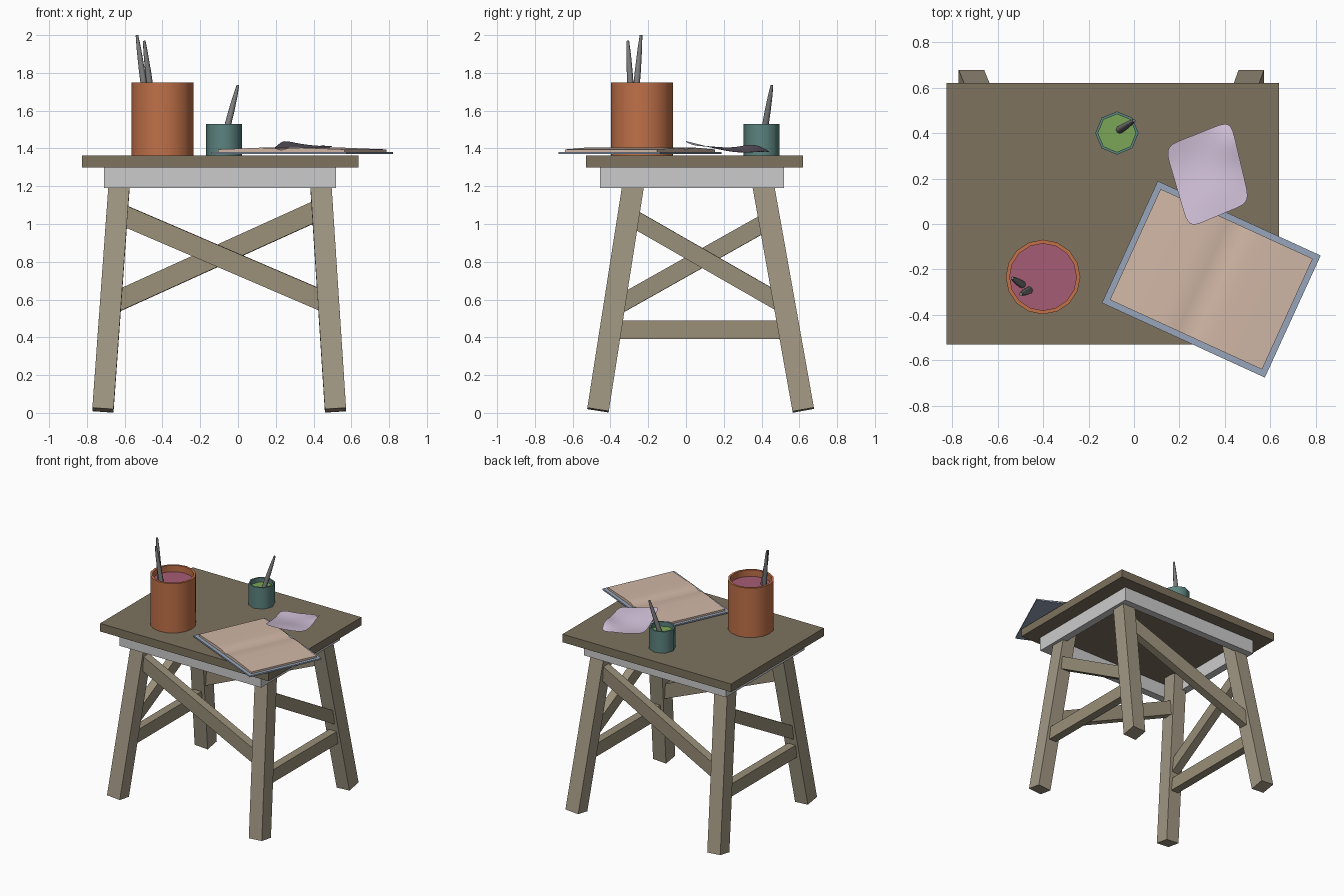
import bpy, bmesh, math
from mathutils import Vector, Matrix

if "Cube" in bpy.data.objects:
    bpy.data.objects.remove(bpy.data.objects["Cube"])


def srgb(r, g, b):
    return tuple((c / 255) ** 2.2 for c in (r, g, b)) + (1,)


def mat(name, *rgb):
    m = bpy.data.materials.new(name)
    m.diffuse_color = srgb(*rgb)
    m.use_nodes = True
    m.node_tree.nodes["Principled BSDF"].inputs["Base Color"].default_value = m.diffuse_color
    return m


wood_top = mat("dark_wood", 124, 114, 95)
wood_leg = mat("pale_wood", 160, 150, 130)
wood_brace = mat("brace_wood", 152, 142, 120)
clay = mat("clay", 190, 112, 74)
teal = mat("teal", 92, 130, 126)
pink = mat("pink_paint", 165, 92, 116)
green = mat("green_paint", 122, 165, 88)
steel = mat("handle_grey", 125, 125, 125)
cover_blue = mat("cover_blue", 150, 165, 185)
page = mat("page", 208, 182, 165)
lilac = mat("lilac_cloth", 205, 188, 212)


def finish(name, bm, material=None, smooth=None):
    bmesh.ops.recalc_face_normals(bm, faces=bm.faces)
    me = bpy.data.meshes.new(name)
    bm.to_mesh(me)
    bm.free()
    ob = bpy.data.objects.new(name, me)
    bpy.context.collection.objects.link(ob)
    if material:
        me.materials.append(material)
    if smooth:
        bpy.ops.object.select_all(action='DESELECT')
        ob.select_set(True)
        bpy.context.view_layer.objects.active = ob
        bpy.ops.object.shade_smooth_by_angle(angle=math.radians(smooth))
    return ob


def box(name, lo, hi, material=None, frame=Matrix()):
    lo, hi = Vector(lo), Vector(hi)
    bm = bmesh.new()
    m = frame @ Matrix.Translation((lo + hi) / 2) @ Matrix.Diagonal((*(hi - lo), 1))
    bmesh.ops.create_cube(bm, size=1, matrix=m)
    return finish(name, bm, material)


def axes(p, q, ref):
    """Frame centred between p and q: z along the line, x close to ref."""
    d = (q - p).normalized()
    x = (ref - d * ref.dot(d)).normalized()
    m = Matrix((x, d.cross(x), d)).transposed().to_4x4()
    m.translation = (p + q) / 2
    return m


def beam(name, p, q, w, t, ref, material):
    p, q = Vector(p), Vector(q)
    h = (q - p).length / 2
    return box(name, (-w / 2, -t / 2, -h), (w / 2, t / 2, h), material,
               axes(p, q, Vector(ref)))


def lathe(name, centre, profile, sides, material, frame=None, smooth=50):
    """Closed surface of revolution; first and last rings are capped."""
    bm = bmesh.new()
    m = frame or Matrix.Translation((*centre, 0))
    rings = [[bm.verts.new(m @ Vector((r * math.cos(2 * math.pi * i / sides),
                                       r * math.sin(2 * math.pi * i / sides), z)))
              for i in range(sides)] for r, z in profile]
    for a, b in zip(rings, rings[1:]):
        for i in range(sides):
            j = (i + 1) % sides
            bm.faces.new((a[i], a[j], b[j], b[i]))
    bm.faces.new(rings[0])
    bm.faces.new(rings[-1])
    return finish(name, bm, material, smooth)


# Table top and hollow apron
box("table_top", (-.825, -.53, 1.30), (.637, .62, 1.363), wood_top)
X0, X1, Y0, Y1, T = -.71, .52, -.455, .52, .06
for name, lo, hi in (("apron_front", (X0, Y0), (X1, Y0 + T)),
                     ("apron_back", (X0, Y1 - T), (X1, Y1)),
                     ("apron_left", (X0, Y0 + T), (X0 + T, Y1 - T)),
                     ("apron_right", (X1 - T, Y0 + T), (X1, Y1 - T))):
    box(name, (*lo, 1.19), (*hi, 1.30))

# Splayed legs: foot and top axis points
legs = {"front_left": ((-.715, -.466), (-.622, -.264)),
        "front_right": ((.516, -.466), (.432, -.264)),
        "back_left": ((-.715, .621), (-.622, .391)),
        "back_right": ((.516, .621), (.432, .391))}
LOW, HIGH = .015, 1.305


def on_leg(leg, z):
    a, b = (Vector((*c, h)) for c, h in zip(legs[leg], (LOW, HIGH)))
    return a.lerp(b, (z - LOW) / (HIGH - LOW))


for leg in legs:
    beam(leg + "_leg", on_leg(leg, LOW), on_leg(leg, HIGH), .112, .115, (1, 0, 0), wood_leg)

# Diagonal braces and low side rails, running between leg axes
for name, a, za, b, zb, w in (
        ("front_brace", "front_left", 1.06, "front_right", .58, .108),
        ("back_brace", "back_left", .575, "back_right", 1.083, .108),
        ("right_brace", "front_right", 1.044, "back_right", .57, .092),
        ("left_brace", "front_left", .557, "back_left", 1.02, .092),
        ("right_rail", "front_right", .44, "back_right", .44, .1),
        ("left_rail", "front_left", .44, "back_left", .44, .1)):
    beam(name, on_leg(a, za), on_leg(b, zb), w, .065, (0, 0, 1), wood_brace)

# Paint pots and their contents
for name, c, r, wall, top, fill, sides, m, paint in (
        ("large_pot", (-.40, -.233), .164, .017, 1.75, 1.70, 16, clay, pink),
        ("small_pot", (-.075, .40), .095, .012, 1.53, 1.495, 8, teal, green)):
    ri = r - wall
    lathe(name, c, [(r, 1.363), (r, top), (ri, top), (ri, fill - .03)], sides, m)
    lathe(name + "_paint", c, [(ri, fill - .02), (ri, fill)], sides, paint)

# Tapered brush handles
for i, (p, q) in enumerate((((-.482, -.272, 1.62), (-.535, -.238, 2.0)),
                            ((-.452, -.287, 1.62), (-.497, -.308, 1.97)),
                            ((-.073, .408, 1.45), (.0, .455, 1.735)))):
    p, q = Vector(p), Vector(q)
    h = (q - p).length / 2
    lathe(f"brush_handle_{i + 1}", None,
          [(.018, -h), (.016, 0), (.012, h * .6), (.007, h)], 8, steel,
          axes(p, q, Vector((1, 0, 0))))

# Open book: flat cover with gently curved page blocks
book = Matrix.Translation((.34, -.243, 0)) @ Matrix.Rotation(math.radians(-24.6), 4, 'Z')
box("book_cover", (-.394, -.295, 1.370), (.394, .295, 1.381), cover_blue, book)
outline = [(-.368, 1.381), (-.368, 1.395), (-.25, 1.399), (-.12, 1.404), (-.04, 1.402),
           (0, 1.391), (.04, 1.402), (.12, 1.404), (.25, 1.399), (.368, 1.395), (.368, 1.381)]
bm = bmesh.new()
face = bm.faces.new([bm.verts.new((x, -.268, z)) for x, z in outline])
ext = bmesh.ops.extrude_face_region(bm, geom=[face], use_keep_orig=True)
bmesh.ops.translate(bm, vec=(0, .536, 0),
                    verts=[v for v in ext["geom"] if isinstance(v, bmesh.types.BMVert)])
bm.transform(book)
finish("book_pages", bm, page, 40)

# Crumpled cloth lying over the book corner
heights = [[1.395, 1.385, 1.38, 1.385, 1.375],
           [1.385, 1.375, 1.375, 1.39, 1.432],
           [1.40, 1.39, 1.385, 1.39, 1.405],
           [1.42, 1.412, 1.41, 1.405, 1.405],
           [1.445, 1.428, 1.418, 1.412, 1.415]]
A, B, C, D = (Vector(v) for v in ((.135, .34), (.425, .455), (.51, .095), (.24, -.018)))
bm = bmesh.new()
grid = [[bm.verts.new((*A.lerp(B, s / 4).lerp(D.lerp(C, s / 4), t / 4), z))
         for s, z in enumerate(row)] for t, row in enumerate(heights)]
for t in range(4):
    for s in range(4):
        bm.faces.new((grid[t][s], grid[t + 1][s], grid[t + 1][s + 1], grid[t][s + 1]))
cloth = finish("cloth", bm, lilac, 80)
sub = cloth.modifiers.new("soften", 'SUBSURF')
sub.levels = sub.render_levels = 2
